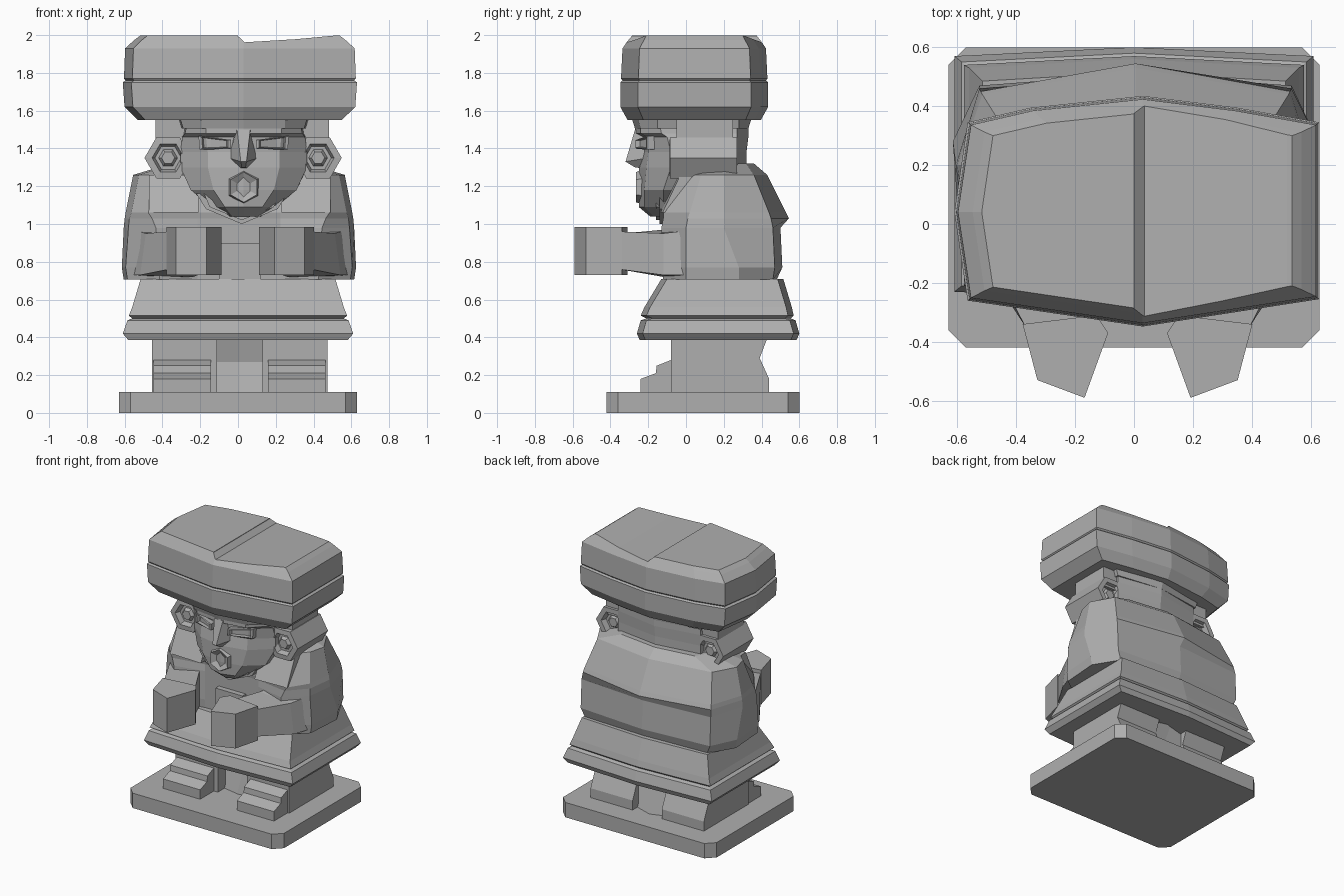
import bpy, bmesh, math


def loft(name, rings, mirror=False, dx=0):
    """Skin a stack of equal-sized 3D rings and close both ends."""
    bm = bmesh.new()
    rows = [[bm.verts.new(p) for p in r] for r in rings]
    n = len(rows[0])
    for a, b in zip(rows, rows[1:]):
        for i in range(n):
            j = (i + 1) % n
            bm.faces.new((a[i], a[j], b[j], b[i]))
    bm.faces.new(rows[0])
    bm.faces.new(rows[-1])
    bmesh.ops.recalc_face_normals(bm, faces=bm.faces)
    me = bpy.data.meshes.new(name)
    bm.to_mesh(me)
    bm.free()
    ob = bpy.data.objects.new(name, me)
    ob.location.x = dx
    bpy.context.collection.objects.link(ob)
    if mirror:
        m = ob.modifiers.new("mirror", 'MIRROR')
        m.use_mirror_merge = False
    return ob


def sym(half):
    """Complete a half outline across x = 0."""
    return half + [(-x, y) for x, y in reversed(half) if x > 1e-6]


def stack(name, levels, dx=0):
    """Loft of symmetric outlines, each given as (z, half outline)."""
    return loft(name, [[(x, y, z) for x, y in sym(h)] for z, h in levels], dx=dx)


def prism(name, poly, axis, a, b, mirror=False, dx=0):
    put = {'x': lambda p, t: (t, p[0], p[1]),
           'y': lambda p, t: (p[0], t, p[1]),
           'z': lambda p, t: (p[0], p[1], t)}[axis]
    return loft(name, [[put(p, t) for p in poly] for t in (a, b)], mirror, dx)


def box(name, x, y, z, mirror=False, dx=0):
    return prism(name, [(x[0], y[0]), (x[1], y[0]), (x[1], y[1]), (x[0], y[1])],
                 'z', z[0], z[1], mirror, dx)


def turned(name, cx, cz, n, start, profile, mirror=False, dx=0):
    """Faceted turning about a y axis; profile is (radius, y)."""
    return loft(name, [[(cx + r * math.cos(start + i * math.tau / n), y,
                         cz + r * math.sin(start + i * math.tau / n))
                        for i in range(n)] for r, y in profile], mirror, dx)


HEAD = .03  # the carving's head sits slightly off centre

# Plinth with clipped corners
prism("plinth", sym([(.57, -.42), (.63, -.36), (.63, .54), (.57, .6)]), 'z', 0, .11)

# Legs, stepped feet and the infill between them
prism("leg", [(-.08, .1), (.44, .1), (.44, .18), (.39, .29), (.44, .42), (-.08, .42)],
      'x', .12, .465, True, .01)
prism("foot", [(-.24, .1), (-.24, .18), (-.16, .21), (-.155, .25), (-.08, .28),
               (.1, .28), (.1, .1)], 'x', .15, .455, True, .008)
stack("leg_infill", [(.1, [(0, -.03), (.15, .0), (.15, .38), (0, .43)]),
                     (.27, [(0, .05), (.14, .0), (.14, .38), (0, .33)]),
                     (.42, [(0, -.03), (.15, .0), (.15, .38), (0, .42)])], .01)


# Skirt with a grooved hem
def skirt_ring(z, x, yf, yb):
    return z, [(0, yf), (x, yf + .03), (x, yb - .03), (0, yb)]


stack("skirt", [skirt_ring(*r) for r in (
    (.385, .58, -.245, .585), (.42, .61, -.26, .6), (.49, .585, -.24, .58),
    (.50, .56, -.21, .555), (.515, .578, -.24, .57), (.56, .56, -.22, .56),
    (.71, .515, -.13, .515))])

# Torso with sleeves and the shawl point standing out at the back
stack("torso", [
    (.705, [(0, -.08), (.22, -.08), (.42, -.12), (.59, .0), (.61, .28), (.5, .46), (0, .48)]),
    (.77, [(0, -.08), (.22, -.08), (.42, -.13), (.60, .0), (.62, .28), (.53, .47), (0, .51)]),
    (.98, [(0, -.08), (.22, -.08), (.44, -.13), (.585, .0), (.61, .2), (.53, .46), (0, .5)]),
    (1.03, [(0, -.08), (.22, -.08), (.46, -.12), (.58, .01), (.605, .2), (.525, .45), (0, .545)]),
    (1.06, [(0, -.08), (.22, -.09), (.48, -.12), (.57, .02), (.60, .2), (.52, .44), (0, .53)]),
    (1.26, [(0, -.02), (.22, -.03), (.44, .0), (.53, .08), (.56, .2), (.47, .36), (0, .43)]),
    (1.32, [(0, .06), (.15, .08), (.26, .10), (.34, .14), (.36, .22), (.3, .32), (0, .36)])],
    .005)
# Front shawl panels
loft("shawl_panel", [[(.22, y0, z), (.48, y0 + .01, z), (.48, .1, z), (.22, .1, z)]
                     for z, y0 in ((1.06, -.135), (1.26, -.04))], True, .01)

# Forearms and fists
loft("forearm", [
    [(.33, .05, .71), (.59, .05, .73), (.57, .05, .97), (.33, .05, .99)],
    [(.25, -.12, .72), (.53, -.12, .73), (.50, -.12, .95), (.25, -.12, .97)],
    [(.14, -.33, .76), (.38, -.35, .76), (.38, -.35, .96), (.14, -.33, .95)]], True, .012)
prism("fist", [(.10, -.37), (.18, -.59), (.34, -.53), (.39, -.34), (.14, -.31)],
      'z', .73, .985, True, .012)
box("belly_block", (-.11, .11), (-.12, .1), (.71, .9), dx=.01)

# Collar under the chin
prism("collar", sym([(0, 1.0), (.19, 1.08), (.24, 1.16), (0, 1.2)]), 'y', -.14, .05, dx=.02)
prism("collar_rim", sym([(0, 1.02), (.17, 1.09), (.2, 1.16), (0, 1.2)]), 'y', -.16, .05, dx=.02)

# Head
stack("head", [
    (1.04, [(0, -.19), (.06, -.17), (.09, -.1), (.09, .1), (0, .1)]),
    (1.09, [(0, -.25), (.10, -.22), (.17, -.12), (.17, .2), (0, .2)]),
    (1.18, [(0, -.25), (.16, -.22), (.28, -.12), (.28, .28), (0, .3)]),
    (1.30, [(0, -.25), (.19, -.21), (.335, -.08), (.34, .27), (0, .32)]),
    (1.38, [(0, -.23), (.19, -.20), (.335, -.08), (.34, .27), (0, .32)]),
    (1.46, [(0, -.23), (.20, -.20), (.325, -.10), (.34, .27), (0, .33)]),
    (1.48, [(0, -.27), (.20, -.24), (.31, -.13), (.34, .27), (0, .33)]),
    (1.53, [(0, -.27), (.20, -.24), (.30, -.14), (.34, .27), (0, .33)])], HEAD)

# Nose, mouth and framed eyes
loft("nose", [
    [(-.045, -.2, 1.5), (.045, -.2, 1.5), (.035, -.27, 1.5), (-.035, -.27, 1.5)],
    [(-.08, -.2, 1.35), (.08, -.2, 1.35), (.015, -.32, 1.33), (-.015, -.32, 1.33)],
    [(-.03, -.2, 1.29), (.03, -.2, 1.29), (.01, -.27, 1.30), (-.01, -.27, 1.30)]], dx=HEAD)
turned("mouth", 0, 1.195, 6, math.pi / 6,
       [(.10, -.2), (.08, -.265), (.015, -.23)], dx=HEAD)
eye = [(-.08, -.03), (.08, -.035), (.085, .035), (-.08, .015)]
loft("eye", [[(.15 + x * s, y + .35 * x, 1.43 + z * s) for x, z in eye]
             for s, y in ((1.05, -.12), (1.05, -.235), (.85, -.24), (.75, -.215))], True, HEAD)

# Ear spools and the side blocks above them
turned("ear_spool", .397, 1.35, 6, 0,
       [(.035, -.075), (.05, -.05), (.07, -.05), (.085, -.088), (.125, -.085),
        (.125, .27), (.085, .27), (.07, .23), (.05, .23), (.035, .25)], True, .027)
box("ear_block", (.25, .46), (-.05, .25), (1.4, 1.56), True, .022)

# Headband and the wide two-tier hat
stack("headband", [(z, [(0, -.27 - e), (.22, -.24 - e), (.32 + e, -.15), (.35 + e, .28), (0, .33 + e)])
                   for z, e in ((1.505, 0), (1.57, .02))], HEAD)
brim = [(.03, -.348), (.63, -.255), (.63, .05), (.63, .345), (.35, .395), (.03, .435),
        (-.35, .395), (-.565, .345), (-.61, .04), (-.565, -.26)]
hat = loft("hat", [[(.01 + (x - .01) * sx, .045 + (y - .045) * sy, z) for x, y in brim]
                   for z, sx, sy in (
    (1.55, .87, .90), (1.62, .985, 1), (1.75, 1, 1), (1.76, .975, .97), (1.77, .99, .99),
    (1.93, .98, .97), (1.975, .90, .89), (1.998, .85, .85))])

# Stepped crease across the hat top
cut = prism("hat_crease_cutter", [(-.005, 2.03), (.0, 1.995), (.035, 1.962), (.3, 1.978),
                                  (.53, 1.999), (.53, 2.03)], 'y', -.6, .6)
cut.hide_render = True
cut.hide_viewport = True
mod = hat.modifiers.new("crease", 'BOOLEAN')
mod.operation = 'DIFFERENCE'
mod.solver = 'EXACT'
mod.object = cut

# Dark stone colour
stone = bpy.data.materials.new("dark_stone")
stone.diffuse_color = (.43, .43, .43, 1)
for ob in bpy.data.objects:
    ob.data.materials.append(stone)
